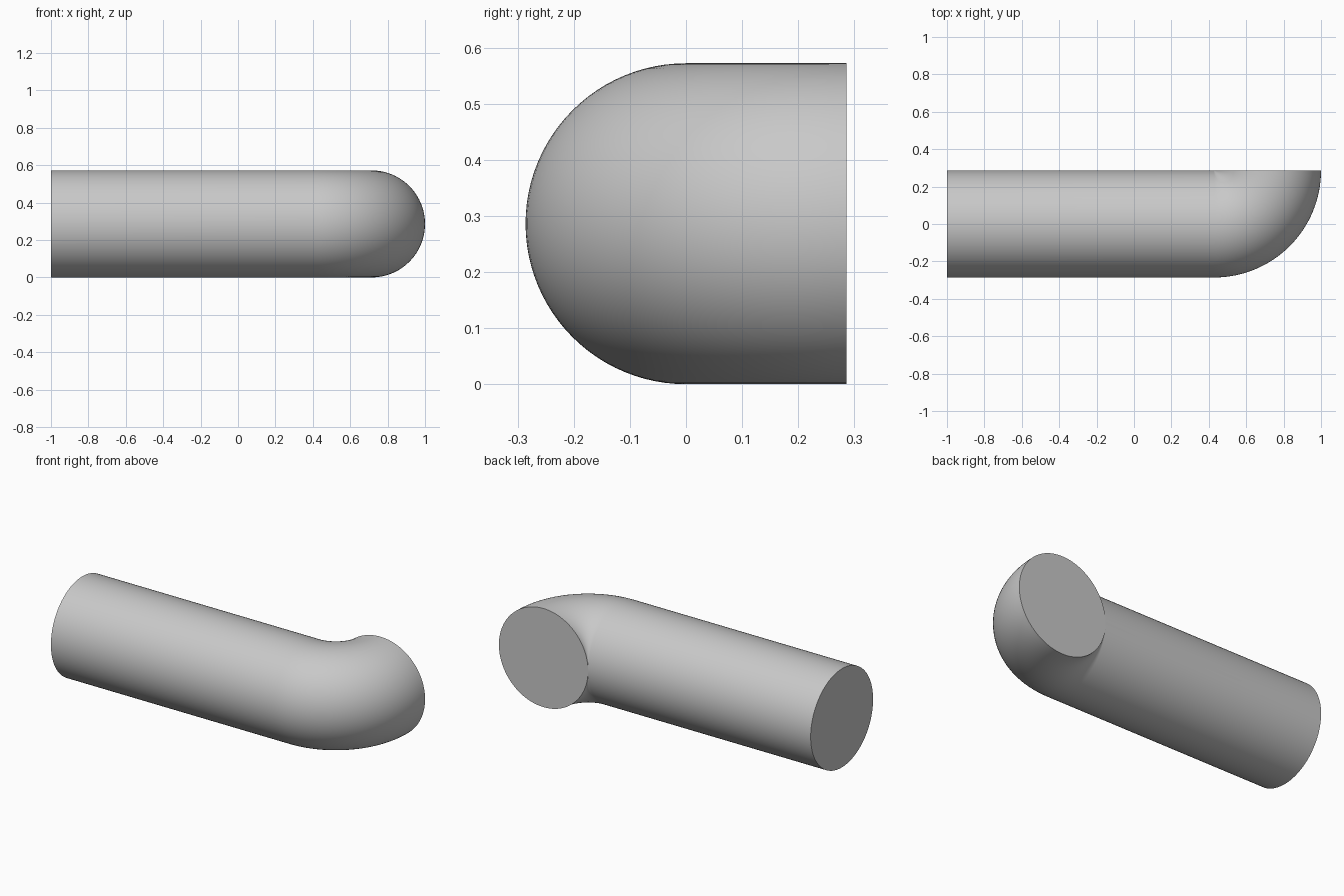
import bpy
import bmesh
import math
from mathutils import Matrix, Vector

cube = bpy.data.objects.get("Cube")
if cube:
    bpy.data.objects.remove(cube, do_unlink=True)

R = 0.286            # pipe radius, also the bend's centreline radius
SIDES, STEPS = 96, 32
PIVOT = Vector((1 - 2 * R, R, R))   # bend axis touches the inner wall

grey = bpy.data.materials.new("light grey")
grey.use_nodes = True
colour = (0.58, 0.58, 0.58, 1)
grey.diffuse_color = colour
grey.node_tree.nodes["Principled BSDF"].inputs["Base Color"].default_value = colour

# Circular section standing across the x axis
section = [Vector((0, R * math.cos(a), R + R * math.sin(a)))
           for a in (math.tau * i / SIDES for i in range(SIDES))]


def bend(point, angle):
    moved = point + Vector((PIVOT.x, 0, 0)) - PIVOT
    return Matrix.Rotation(angle, 3, "Z") @ moved + PIVOT


# Straight end, then the section swept round the quarter bend
bm = bmesh.new()
rings = [[bm.verts.new(p + Vector((-1, 0, 0))) for p in section]]
for s in range(STEPS + 1):
    angle = math.pi / 2 * s / STEPS
    rings.append([bm.verts.new(bend(p, angle)) for p in section])

for a, b in zip(rings, rings[1:]):
    for i in range(SIDES):
        j = (i + 1) % SIDES
        bm.faces.new((a[i], a[j], b[j], b[i]))

# Flat end caps
bm.faces.new(rings[0])
bm.faces.new(rings[-1])
bmesh.ops.remove_doubles(bm, verts=bm.verts[:], dist=0.00001)
bmesh.ops.recalc_face_normals(bm, faces=bm.faces[:])

mesh = bpy.data.meshes.new("bent_pipe")
bm.to_mesh(mesh)
bm.free()
mesh.materials.append(grey)
pipe = bpy.data.objects.new("bent_pipe", mesh)
bpy.context.collection.objects.link(pipe)

bpy.ops.object.select_all(action="DESELECT")
pipe.select_set(True)
bpy.context.view_layer.objects.active = pipe
bpy.ops.object.shade_smooth_by_angle(angle=math.radians(30))
